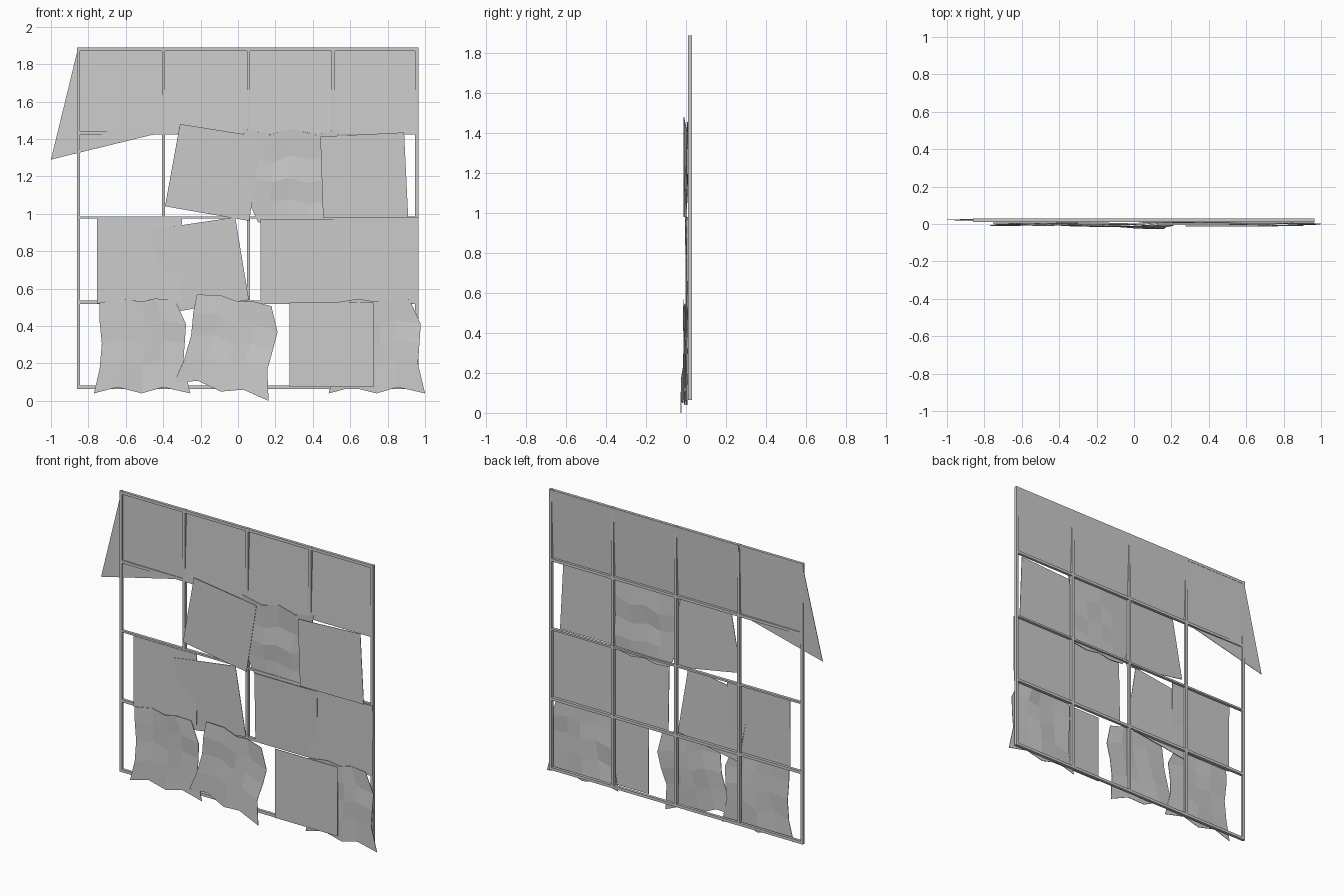
import bpy, bmesh, math, random
from mathutils import Vector

if "Cube" in bpy.data.objects:
    bpy.data.objects.remove(bpy.data.objects["Cube"])
random.seed(4)


def finish(name, bm):
    bmesh.ops.recalc_face_normals(bm, faces=bm.faces)
    me = bpy.data.meshes.new(name)
    bm.to_mesh(me)
    bm.free()
    ob = bpy.data.objects.new(name, me)
    bpy.context.collection.objects.link(ob)
    return ob


def bar(name, x0, x1, z0, z1, y0=0.011, y1=0.029):
    bm = bmesh.new()
    bmesh.ops.create_cube(bm, size=1)
    for v in bm.verts:
        v.co = ((x0 + x1) / 2 + v.co.x * (x1 - x0),
                (y0 + y1) / 2 + v.co.y * (y1 - y0),
                (z0 + z1) / 2 + v.co.z * (z1 - z0))
    return finish(name, bm)


def thicken(ob, t=0.003):
    m = ob.modifiers.new("thickness", 'SOLIDIFY')
    m.thickness = t
    m.offset = 0


def panel(name, pts):
    """Flat sheet from (x, y, z) corners."""
    bm = bmesh.new()
    bm.faces.new([bm.verts.new(p) for p in pts])
    thicken(finish(name, bm))


def rect(name, x0, x1, z0, z1, yt, yb):
    panel(name, [(x0, yt, z1), (x1, yt, z1), (x1, yb, z0), (x0, yb, z0)])


# Outline of a warped sheet, five points per side
BOTTOM = [(-.255, -.245), (-.13, -.212), (0, -.245), (.115, -.212), (.26, -.245)]
TOP = [(-.225, .24), (-.1, .26), (0, .245), (.07, .262), (.178, .255)]
LEFT = [(-.255, -.245), (-.225, -.115), (-.213, .02), (-.225, .14), (-.225, .24)]
RIGHT = [(.26, -.245), (.222, -.085), (.23, .02), (.237, .125), (.178, .255)]


def warped(name, cx, cz, angle, y, corner_y=0.0):
    """Crumpled sheet: blend the four wavy edges into a 4 x 4 facet grid."""
    V = Vector
    bm = bmesh.new()
    a = math.radians(angle)
    g = []
    for j in range(5):
        v = j / 4
        row = []
        for i in range(5):
            u = i / 4
            p = (V(BOTTOM[i]) * (1 - v) + V(TOP[i]) * v
                 + V(LEFT[j]) * (1 - u) + V(RIGHT[j]) * u
                 - V(BOTTOM[0]) * (1 - u) * (1 - v) - V(BOTTOM[4]) * u * (1 - v)
                 - V(TOP[0]) * (1 - u) * v - V(TOP[4]) * u * v)
            d = y + random.uniform(-.007, .007) + corner_y * u ** 2 * (1 - v) ** 2
            row.append(bm.verts.new((cx + p.x * math.cos(a) - p.y * math.sin(a), d,
                                     cz + p.x * math.sin(a) + p.y * math.cos(a))))
        g.append(row)
    for j in range(4):
        for i in range(4):
            bm.faces.new((g[j][i], g[j][i + 1], g[j + 1][i + 1], g[j + 1][i]))
    thicken(finish(name, bm))


# Frame of thin posts and rails
XS = (-0.853, -0.398, 0.056, 0.510, 0.956)
for k, x in enumerate(XS):
    bar(f"post_{k}", x - .009, x + .009, 0.065, 1.89)
for k, z in enumerate((0.073, 0.528, 0.980, 1.432, 1.88)):
    h = 0.006 if k == 2 else 0.009
    bar(f"rail_{k}", -0.862, 0.965, z - h, z + h)

# Top row: one skewed hanging sheet, then three straight ones
panel("top_panel_hanging", [(-.855, .026, 1.887), (-.4, .026, 1.887), (-.4, .016, 1.427),
                            (-.46, .016, 1.422), (-1.0, .022, 1.29)])
for k in range(3):
    x0, x1 = (-.4, .055, .51, .965)[k:k + 2]
    rect(f"top_panel_{k}", x0, x1, 1.435, 1.887, .029, .012)

# Second row
panel("upper_panel_tilted", [(-.31, -.01, 1.48), (.13, .004, 1.41),
                             (.06, .002, .962), (-.39, -.008, 1.04)])
warped("upper_panel_warped", .285, 1.21, 180, .012)
panel("upper_panel_right", [(.44, -.012, 1.413), (.888, -.010, 1.435),
                            (.91, -.006, .98), (.455, -.010, .98)])

# Third row
rect("middle_panel_left", -.755, -.3, .52, .977, .006, .004)
panel("middle_panel_tilted", [(-.465, .001, .915), (-.015, -.004, .982),
                              (.058, .000, .54), (-.388, .012, .468)])
rect("middle_panel_center", .12, .57, .525, .972, -.002, .009)
rect("middle_panel_right", .51, .965, .522, .982, .004, .007)

# Bottom row
warped("lower_panel_warped_left", -.515, .285, 0, -.003)
warped("lower_panel_warped_tilted", -.045, .29, -11, -.008, -.024)
rect("lower_panel_flat", .275, .725, .075, .525, -.012, -.010)
warped("lower_panel_warped_right", .74, .285, 0, .002, -.008)
